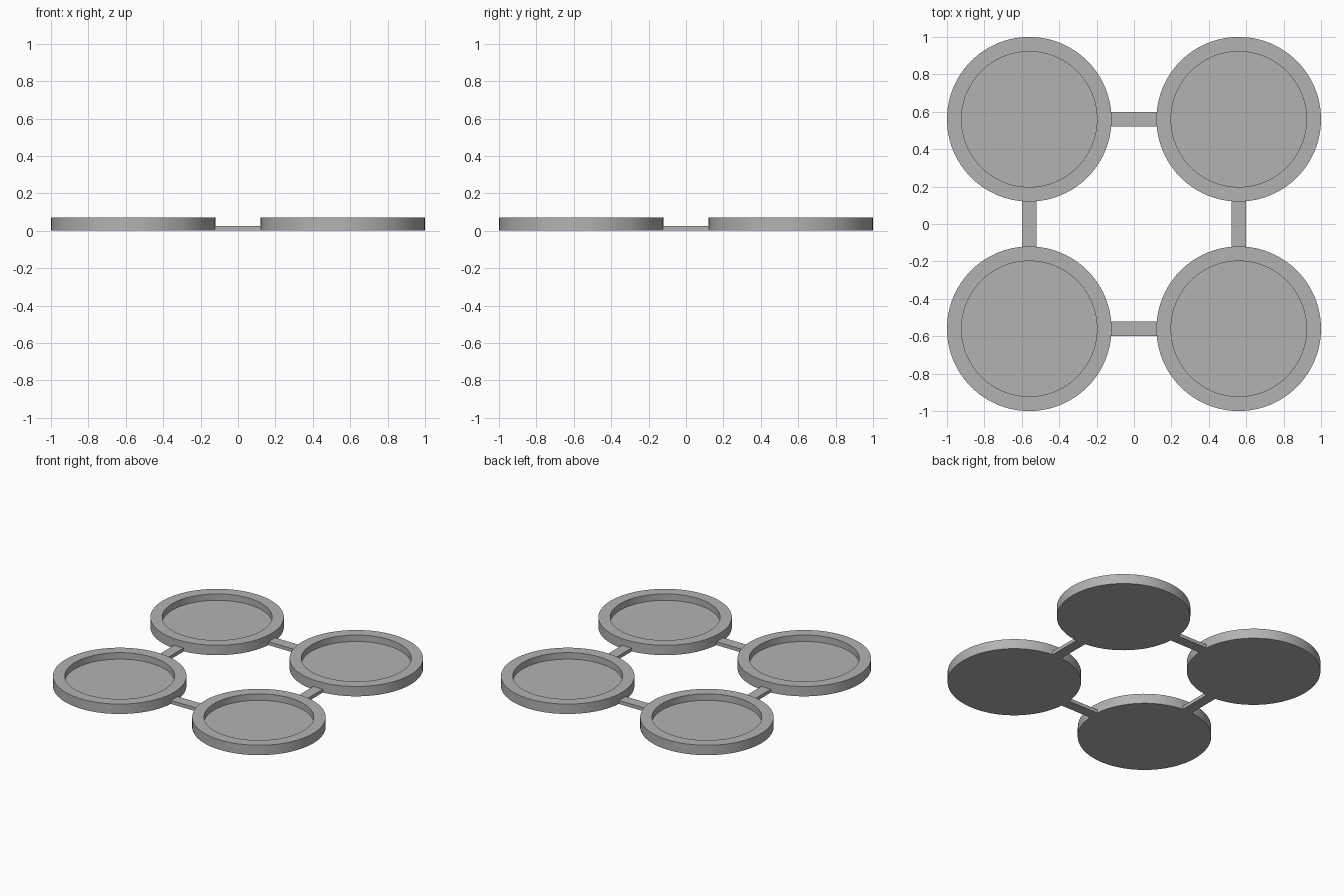
import bpy
import math

cube = bpy.data.objects.get("Cube")
if cube:
    bpy.data.objects.remove(cube, do_unlink=True)

OFFSET = 0.56      # dish centre from the middle
RADIUS = 0.44      # outer wall
INNER = 0.362      # inner wall
HEIGHT = 0.072
FLOOR = 0.025      # dish floor and link thickness
SEGMENTS = 96

grey = bpy.data.materials.new("plain_grey")
grey.use_nodes = True
colour = (0.45, 0.45, 0.45, 1)
grey.diffuse_color = colour
grey.node_tree.nodes["Principled BSDF"].inputs["Base Color"].default_value = colour


def add_object(name, verts, faces, location):
    mesh = bpy.data.meshes.new(name)
    mesh.from_pydata(verts, [], faces)
    mesh.materials.append(grey)
    obj = bpy.data.objects.new(name, mesh)
    obj.location = location
    bpy.context.collection.objects.link(obj)
    return obj


def add_dish(name, x, y):
    # Rings run from the underside, up the wall, over the rim, down to the floor
    profile = [(RADIUS, 0), (RADIUS, HEIGHT), (INNER, HEIGHT), (INNER, FLOOR)]
    n = SEGMENTS
    verts = [(r * math.cos(math.tau * i / n), r * math.sin(math.tau * i / n), z)
             for r, z in profile for i in range(n)]
    faces = [(k * n + i, k * n + (i + 1) % n, (k + 1) * n + (i + 1) % n, (k + 1) * n + i)
             for k in range(len(profile) - 1) for i in range(n)]
    faces.append(tuple(reversed(range(n))))
    faces.append(tuple(range(3 * n, 4 * n)))
    dish = add_object(name, verts, faces, (x, y, 0))
    bpy.ops.object.select_all(action="DESELECT")
    dish.select_set(True)
    bpy.context.view_layer.objects.active = dish
    bpy.ops.object.shade_smooth_by_angle(angle=math.radians(30))


def add_link(name, x, y, half_x, half_y):
    # Flat bar whose ends are buried in the dish walls
    verts = [(sx * half_x, sy * half_y, z) for z in (0, FLOOR)
             for sx, sy in ((-1, -1), (1, -1), (1, 1), (-1, 1))]
    faces = [(3, 2, 1, 0), (4, 5, 6, 7)]
    faces += [(i, (i + 1) % 4, (i + 1) % 4 + 4, i + 4) for i in range(4)]
    add_object(name, verts, faces, (x, y, 0))


# Four dishes in a square
for side, sx in (("left", 1), ("right", -1)):
    for end, sy in (("front", -1), ("back", 1)):
        add_dish(f"{end}_{side}_dish", sx * OFFSET, sy * OFFSET)

# Four links joining neighbouring dishes
LENGTH, WIDTH = 0.13, 0.038
for name, s in (("front", -1), ("back", 1)):
    add_link(f"{name}_link", 0, s * OFFSET, LENGTH, WIDTH)
for name, s in (("right", -1), ("left", 1)):
    add_link(f"{name}_link", s * OFFSET, 0, WIDTH, LENGTH)
